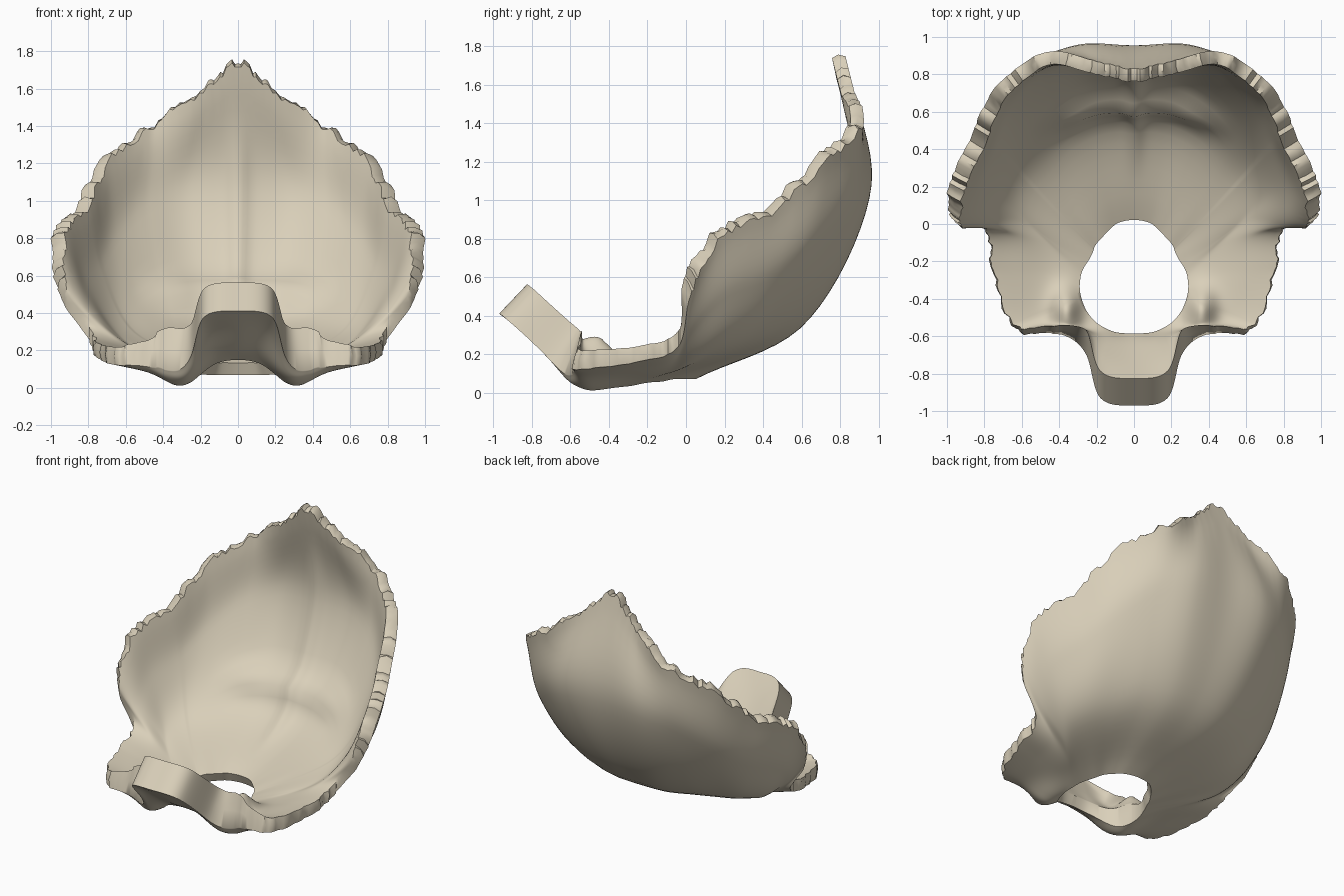
import bpy, bmesh, math, random
from mathutils import Vector

random.seed(4)
default_cube = bpy.data.objects.get("Cube")
if default_cube:
    bpy.data.objects.remove(default_cube, do_unlink=True)

bone = bpy.data.materials.new("warm_bone")
bone.use_nodes = True
bone_colour = (0.7, 0.63, 0.49, 1)
bone.diffuse_color = bone_colour
bone.node_tree.nodes["Principled BSDF"].inputs["Base Color"].default_value = bone_colour

# Guide curves of the left half, from the back midline round to the front midline
foramen_rim = [(0, .05, .07), (.1, .03, .07), (.16, -.02, .07), (.2, -.07, .07),
               (.23, -.12, .06), (.25, -.17, .06), (.27, -.22, .06), (.285, -.28, .06),
               (.29, -.34, .07), (.28, -.4, .08), (.25, -.47, .09), (.19, -.54, .11),
               (.1, -.6, .14), (0, -.61, .15)]
lower_ring = [(0, .63, .37), (.2, .61, .36), (.38, .52, .34), (.5, .39, .29),
              (.6, .27, .25), (.65, .13, .21), (.59, .01, .15), (.47, -.12, .1),
              (.45, -.27, .09), (.4, -.45, .09), (.31, -.52, .09), (.23, -.61, .12),
              (.12, -.69, .2), (0, -.71, .21)]
upper_ring = [(0, .95, 1.05), (.29, .95, 1.02), (.51, .84, .92), (.68, .66, .76),
              (.79, .44, .6), (.87, .2, .5), (.8, .03, .32), (.64, -.07, .17),
              (.61, -.26, .13), (.53, -.5, .1), (.36, -.57, .11), (.25, -.65, .14),
              (.16, -.81, .3), (0, -.84, .31)]
margin = [(0, .83, 1.74), (.2, .87, 1.58), (.47, .92, 1.39), (.74, .73, 1.2),
          (.87, .47, .95), (.99, .2, .82), (.96, .03, .52), (.79, -.04, .24),
          (.75, -.25, .16), (.63, -.56, .12), (.39, -.59, .14), (.26, -.69, .18),
          (.18, -.93, .38), (0, -.97, .41)]
edge_thickness = [.07, .07, .07, .08, .09, .09, .09, .08, .08, .1, .16, .2, .21, .21]
rings = [[Vector(p) for p in ring] for ring in (foramen_rim, lower_ring, upper_ring, margin)]


def smooth_point(points, t, before, after):
    """Catmull-Rom point at t, with given phantom end points."""
    padded = [before] + points + [after]
    i = min(int(t), len(points) - 2)
    f = t - i
    a, b, c, d = padded[i:i + 4]
    return 0.5 * (2 * b + (c - a) * f + (2 * a - 5 * b + 4 * c - d) * f ** 2
                  + (3 * b - a - 3 * c + d) * f ** 3)


def mirrored(p):
    return Vector((-p.x, p.y, p.z))


def ramp(value, low, high):
    f = min(max((value - low) / (high - low), 0), 1)
    return f * f * (3 - 2 * f)


def hump(value, centre, width):
    return math.exp(-((value - centre) / width) ** 2)


SPANS, STEPS, ROWS = len(margin) - 1, 12, 26
COLUMNS = SPANS * STEPS

# Outer surface: spokes running from the foramen to the margin
outer = []
for i in range(COLUMNS + 1):
    u = i / STEPS
    keys = [smooth_point(r, u, mirrored(r[1]), mirrored(r[-2])) for r in rings]
    first = 2 * keys[0] - keys[1]
    last = 2 * keys[-1] - keys[-2]
    outer.append([smooth_point(keys, 3 * j / ROWS, first, last) for j in range(ROWS + 1)])


def inward(i, j):
    """Direction from the outer to the inner surface."""
    a, b = outer[max(i - 3, 0)][j], outer[min(i + 3, COLUMNS)][j]
    c, d = outer[i][max(j - 2, 0)], outer[i][min(j + 2, ROWS)]
    normal = (b - a).cross(d - c).normalized()
    p = outer[i][j]
    if normal.dot(Vector((0, 0.1, 0.9)) - p) < 0:
        normal.negate()
    upward = Vector((0, 0.95 * ramp(-p.y, .5, .75), 1)).normalized()
    direction = normal.lerp(upward, ramp(i / STEPS, 5.2, 7))
    if i in (0, COLUMNS):
        direction.x = 0
    return direction.normalized()


# Inner surface: varying thickness, cross-shaped ridges and nerve tubercles
inner = []
for i in range(COLUMNS + 1):
    u = i / STEPS
    k = min(int(u), SPANS - 1)
    edge = edge_thickness[k] + (edge_thickness[k + 1] - edge_thickness[k]) * (u - k)
    spoke = []
    for j, p in enumerate(outer[i]):
        v = j / ROWS
        depth = .07 + (edge - .07) * v
        if u < 7:
            depth += .06 * hump(p.z, .46, .07) * (1 - ramp(p.x, .3, .6))
            depth += .025 * hump(p.x, 0, .05) * ramp(v, .1, .3) * (1 - ramp(v, .7, .9))
        depth += .12 * hump(p.x, .36, .07) * hump(p.y, -.46, .11)
        q = p + inward(i, j) * depth
        q.x = max(q.x, 0)
        spoke.append(q)
    inner.append(spoke)

# Toothed suture edge, joint knobs under the foramen, rounded edge strip
edge_strip = []
for i in range(COLUMNS + 1):
    u = i / STEPS
    jag = 0.02 if u < 6.5 else 0.01 if u < 10 else 0
    tooth = random.uniform(-1, 1) * jag + 0.5 * jag * math.sin(u * 9)
    outward = (outer[i][-1] - outer[i][-3]).normalized()
    if i in (0, COLUMNS):
        outward.x = 0
    for j in range(ROWS + 1):
        fade = (j / ROWS) ** 10
        inner[i][j] += outward * fade * (tooth + random.uniform(-.4, .4) * jag)
        p = outer[i][j]
        p += outward * fade * tooth
        p.z -= .075 * hump(p.x, .31, .13) * hump(p.y, -.5, .21)
        p.x = max(p.x, 0)
    swell = random.uniform(.2, 1) * jag
    edge_strip.append((outer[i][-1] + inner[i][-1]) / 2 + outward * swell)

bm = bmesh.new()
out_v = [[bm.verts.new(p) for p in s] for s in outer]
in_v = [[bm.verts.new(p) for p in s] for s in inner]
strip_v = [bm.verts.new(p) for p in edge_strip]


def bridge(first, second, i):
    """One quad between two lines of vertices."""
    bm.faces.new((first[i], first[i + 1], second[i + 1], second[i]))


def ring_line(sheet, j):
    return [spoke[j] for spoke in sheet]


bands = [(ring_line(sheet, j), ring_line(sheet, j + 1))
         for sheet in (out_v, in_v) for j in range(ROWS)]
bands += [(ring_line(out_v, 0), ring_line(in_v, 0)),
          (ring_line(out_v, -1), strip_v), (strip_v, ring_line(in_v, -1))]
for first, second in bands:
    for i in range(COLUMNS):
        bridge(first, second, i)

# Even out the inside where the bowl folds into the flat side parts
fold = [v for s in in_v[4 * STEPS:9 * STEPS] for v in s[1:-2]]
for _ in range(4):
    bmesh.ops.smooth_vert(bm, verts=fold, factor=0.5,
                          use_axis_x=True, use_axis_y=True, use_axis_z=True)
bmesh.ops.recalc_face_normals(bm, faces=bm.faces)

# Left half becomes a mirrored, smoothly shaded shell
mesh = bpy.data.meshes.new("skull_base_shell")
bm.to_mesh(mesh)
bm.free()
mesh.materials.append(bone)
shell = bpy.data.objects.new("skull_base_shell", mesh)
bpy.context.collection.objects.link(shell)
bpy.ops.object.select_all(action='DESELECT')
shell.select_set(True)
bpy.context.view_layer.objects.active = shell
bpy.ops.object.shade_smooth_by_angle(angle=math.radians(50))
mirror = shell.modifiers.new("mirror", 'MIRROR')
mirror.merge_threshold = 0.001
